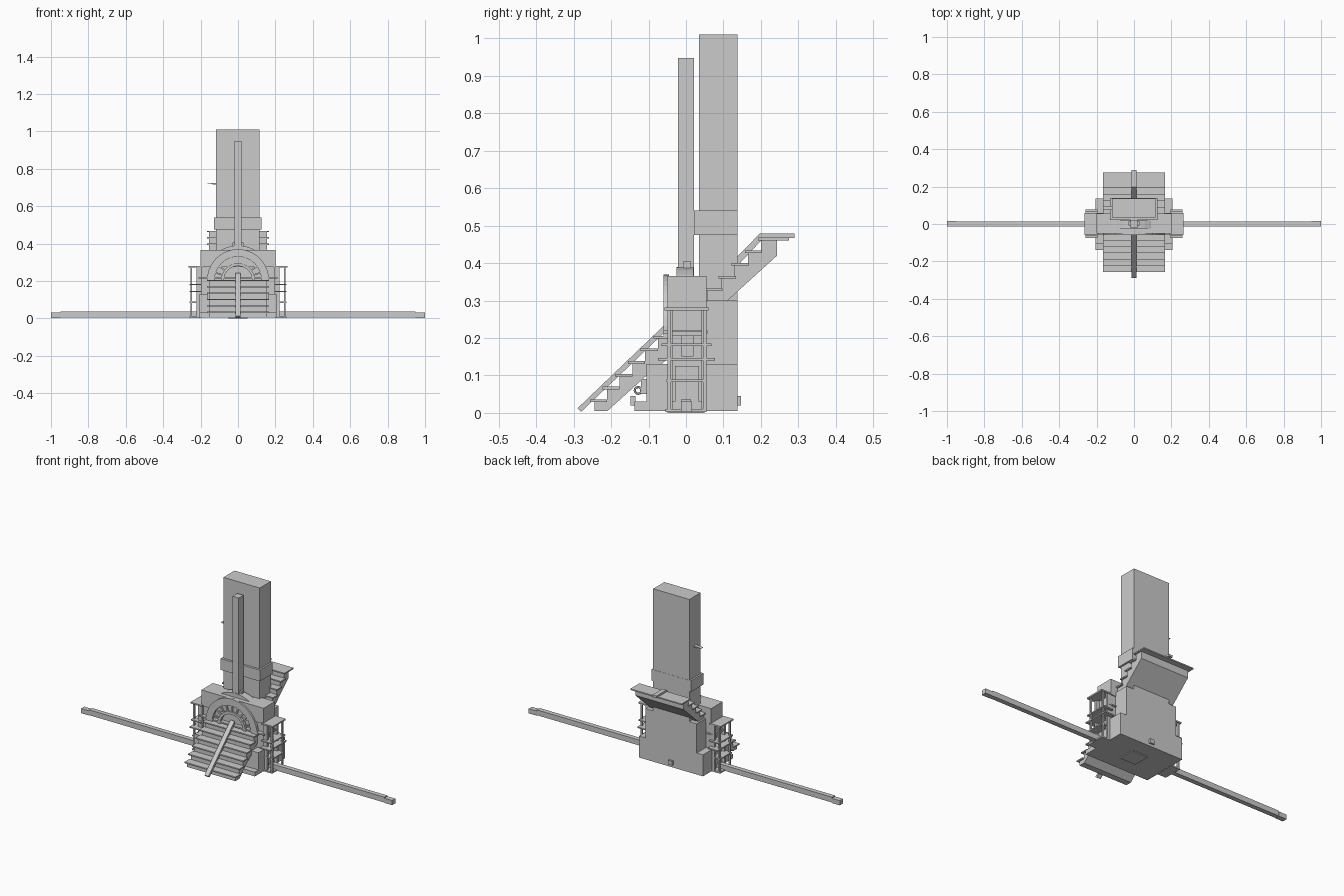
import bpy, bmesh, math

if "Cube" in bpy.data.objects:
    bpy.data.objects.remove(bpy.data.objects["Cube"])


def mesh_obj(name, bm):
    bmesh.ops.recalc_face_normals(bm, faces=bm.faces[:])
    me = bpy.data.meshes.new(name)
    bm.to_mesh(me)
    bm.free()
    ob = bpy.data.objects.new(name, me)
    bpy.context.collection.objects.link(ob)
    return ob


def box(name, x0, x1, y0, y1, z0, z1):
    bm = bmesh.new()
    bmesh.ops.create_cube(bm, size=1)
    for v in bm.verts:
        v.co.x = x0 + (v.co.x + .5) * (x1 - x0)
        v.co.y = y0 + (v.co.y + .5) * (y1 - y0)
        v.co.z = z0 + (v.co.z + .5) * (z1 - z0)
    return mesh_obj(name, bm)


def pair(name, x0, x1, y0, y1, z0, z1):
    box(name + "_right", x0, x1, y0, y1, z0, z1)
    box(name + "_left", -x1, -x0, y0, y1, z0, z1)


def prism(name, pts, lo, hi, axis='X'):
    """Extrude a (y,z) profile along X, or an (x,z) profile along Y."""
    bm = bmesh.new()
    at = (lambda p, d: (d, p[0], p[1])) if axis == 'X' else (lambda p, d: (p[0], d, p[1]))
    a = [bm.verts.new(at(p, lo)) for p in pts]
    b = [bm.verts.new(at(p, hi)) for p in pts]
    bm.faces.new(a)
    bm.faces.new(b[::-1])
    n = len(pts)
    for i in range(n):
        bm.faces.new((a[i], b[i], b[(i + 1) % n], a[(i + 1) % n]))
    return mesh_obj(name, bm)


def arch(name, r0, r1, cz, y0, y1, n=20):
    ang = [math.pi * i / n for i in range(n + 1)]
    pts = [(r1 * math.cos(t), cz + r1 * math.sin(t)) for t in ang]
    pts += [(r0 * math.cos(t), cz + r0 * math.sin(t)) for t in reversed(ang)]
    return prism(name, pts, y0, y1, 'Y')


# Stepped base
box("foot_plate", -.05, .05, -.05, .05, 0, .006)
box("base_slab", -.205, .205, -.138, .137, .005, .03)
pair("front_block", .16, .205, -.105, -.05, .03, .13)
box("front_core", -.16, .16, -.105, -.05, .03, .1)
box("back_block", -.205, .205, .05, .137, .03, .13)
box("back_peg", -.014, .014, .135, .147, .02, .045)
box("front_peg", -.014, .014, -.148, -.135, .02, .045)

# Tower
box("tower_lower", -.165, .165, .05, .137, .13, .3)
box("tower_shaft", -.118, .115, .035, .137, .13, 1.01)
box("tower_collar", -.128, .125, .022, .138, .475, .54)
prism("tower_spike", [(-.165, .72), (-.117, .715), (-.117, .725)], .075, .095, 'Y')

# Main body with framed side ends
box("body_core", -.2, .2, -.037, .05, .02, .28)
box("body_top", -.2, .2, -.05, .055, .275, .366)
for y0, y1 in ((-.05, -.036), (.041, .055)):
    pair("corner_post", .195, .222, y0, y1, .005, .275)
pair("side_panel", .2, .208, -.03, .035, .022, .125)
pair("side_window", .2, .21, -.012, .02, .15, .21)
pair("side_lintel", .2, .215, -.036, .041, .205, .217)
box("front_ledge", -.21, .21, -.06, .058, .212, .22)

# Front arch with spokes
arch("outer_arch", .125, .165, .205, -.06, -.045)
arch("inner_arch", .075, .09, .205, -.06, -.045, 14)
for i in range(1, 10):
    t = math.pi * i / 10
    c, s = math.cos(t), math.sin(t)
    w = .004
    pts = [(r * c + k * w * s, .205 + r * s - k * w * c)
           for r, k in ((.085, -1), (.13, -1), (.13, 1), (.085, 1))]
    prism("arch_spoke", pts, -.057, -.048, 'Y')
arch("arch_crown", .15, .185, .205, -.025, .02)

# Mast
box("mast", -.02, .02, -.022, .022, .36, .948)
box("mast_collar", -.03, .03, -.008, .014, .36, .405)

# Side balconies
pair("balcony_top", .19, .265, -.058, .06, .273, .281)
for z, y in ((.178, .065), (.14, .075), (.082, .052)):
    pair("balcony_shelf", .195, .258, -y, y + .003, z, z + .007)
for y in (-.05, .045):
    pair("balcony_post", .245, .255, y, y + .01, .005, .275)
pair("balcony_foot", .2, .258, -.055, .055, .003, .011)

# Long side beams
pair("long_beam", .2, .95, -.013, .014, .005, .036)
pair("beam_tip", .95, 1, -.013, .016, .003, .03)

# Front stairs
steps = [(-.245, .005)]
for i in range(6):
    y, z = -.245 + i * .034, .03 + i * .034
    steps += [(y, z), (y + .034, z)]
    box("front_tread", -.165, .165, y - .012, y + .034, z - .001, z + .006)
steps += [(-.041, .15), (-.105, .1), (-.21, .005)]
prism("front_stairs", steps, -.155, .155)
prism("front_rail", [(-.29, .012), (-.28, .003), (-.05, .222), (-.05, .242)], -.013, .013)

# Back stairs
steps = [(.056, .25), (.056, .325)]
for i in range(5):
    y, z = .06 + i * .035, .325 + i * .034
    steps += [(y, z), (y + .035 + (.008 if i == 4 else 0), z)]
    box("back_tread", -.165, .165, y - .008, y + (.075 if i == 4 else .038), z, z + .007)
steps += [(.243, .42)]
prism("back_stairs", steps, -.155, .155)
prism("back_rail", [(.13, .385), (.205, .465), (.29, .467), (.29, .479),
                    (.197, .479), (.13, .41)], -.013, .013)

# Ring handle below the stairs
bpy.ops.mesh.primitive_torus_add(location=(0, -.128, .06), rotation=(0, math.pi / 2, 0),
                                 major_radius=.009, minor_radius=.003,
                                 major_segments=12, minor_segments=6)
bpy.context.object.name = "ring_handle"
box("handle_stem", -.004, .004, -.12, -.1, .05, .09)
